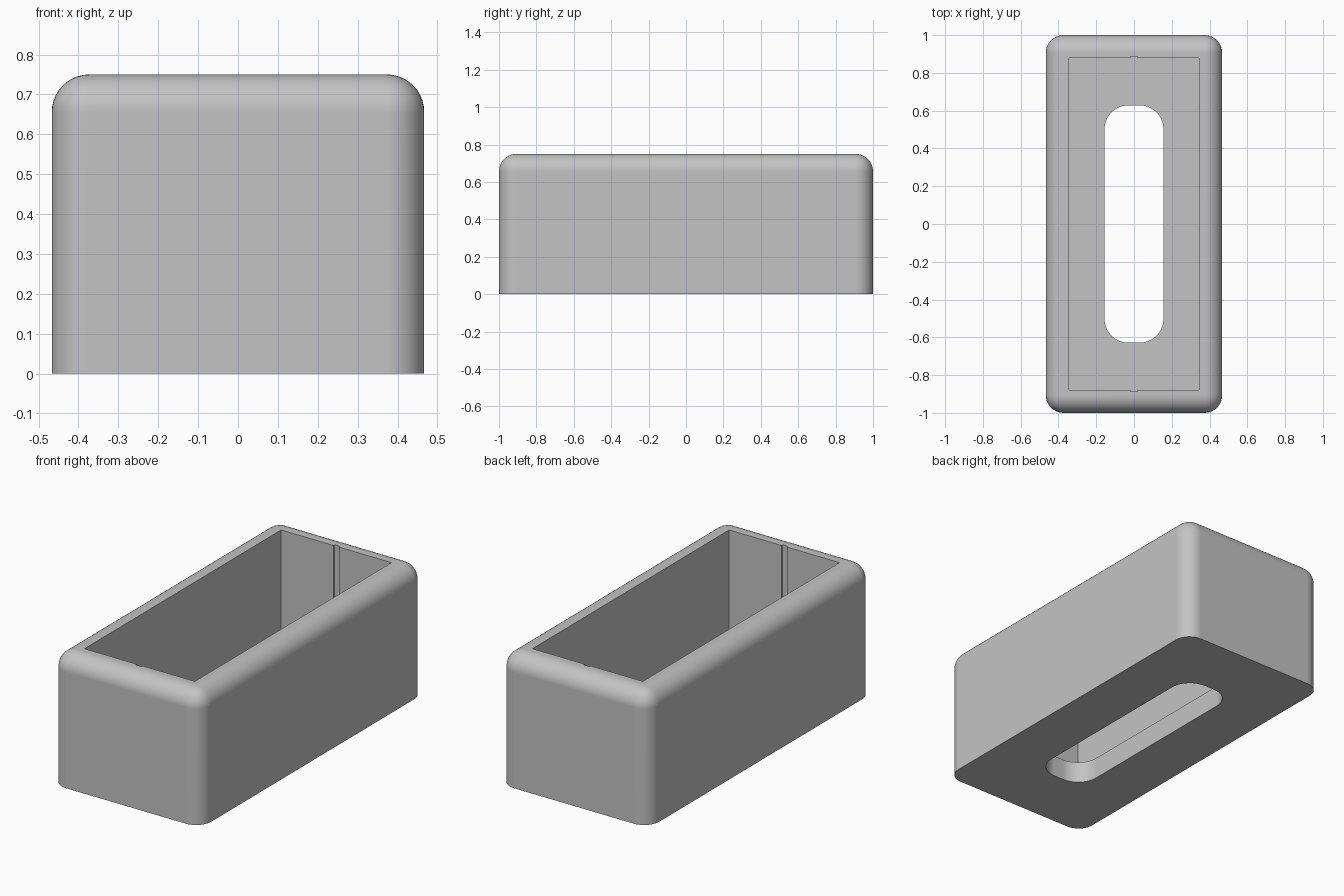
import bpy, bmesh, math
from mathutils import Matrix

if "Cube" in bpy.data.objects:
    bpy.data.objects.remove(bpy.data.objects["Cube"], do_unlink=True)

HALF_X, HALF_Y, HEIGHT = 0.467, 1.0, 0.75
WALL, FILLET = 0.122, 0.094

grey = bpy.data.materials.new("light_grey")
grey.use_nodes = True
colour = (0.55, 0.55, 0.55, 1)
grey.diffuse_color = colour
grey.node_tree.nodes["Principled BSDF"].inputs["Base Color"].default_value = colour


def add_object(name, bm):
    bmesh.ops.recalc_face_normals(bm, faces=bm.faces)
    mesh = bpy.data.meshes.new(name)
    bm.to_mesh(mesh)
    bm.free()
    mesh.materials.append(grey)
    obj = bpy.data.objects.new(name, mesh)
    bpy.context.collection.objects.link(obj)
    return obj


def rounded_box(name, hx, hy, z0, z1, radius, round_top):
    """Box with rounded upright edges and, if wanted, a rounded top rim."""
    bm = bmesh.new()
    bmesh.ops.create_cube(bm, size=1)
    bm.transform(Matrix.Translation((0, 0, (z0 + z1) / 2))
                 @ Matrix.Diagonal((2 * hx, 2 * hy, z1 - z0, 1)))
    middle = (z0 + z1) / 2
    edges = []
    for e in bm.edges:
        above = [v.co.z > middle for v in e.verts]
        if above[0] != above[1] or (round_top and all(above)):
            edges.append(e)
    bmesh.ops.bevel(bm, geom=edges, offset=radius, offset_type='OFFSET',
                    segments=10, profile=0.5, affect='EDGES')
    return add_object(name, bm)


def prism(name, outline, z0, z1):
    bm = bmesh.new()
    base = bm.faces.new([bm.verts.new((x, y, z0)) for x, y in outline])
    top = bmesh.ops.extrude_face_region(bm, geom=[base])["geom"]
    bmesh.ops.translate(bm, vec=(0, 0, z1 - z0),
                        verts=[g for g in top if isinstance(g, bmesh.types.BMVert)])
    return add_object(name, bm)


# Outer shell
body = rounded_box("box_body", HALF_X, HALF_Y, 0, HEIGHT, FILLET, True)

# Cavity with a shallow upright groove in the middle of each end wall
cx, cy = HALF_X - WALL, HALF_Y - WALL
groove, depth = 0.018, 0.01
end = [(cx, cy), (groove, cy), (groove, cy + depth),
       (-groove, cy + depth), (-groove, cy), (-cx, cy)]
cavity = prism("cavity_cutter", end + [(-x, -y) for x, y in end], WALL, HEIGHT + 0.2)

# Rounded slot through the floor
slot = rounded_box("slot_cutter", 0.156, 0.628, -0.1, 0.3, 0.125, False)

for cutter in (cavity, slot):
    cutter.hide_render = True
    mod = body.modifiers.new(cutter.name, 'BOOLEAN')
    mod.operation = 'DIFFERENCE'
    mod.solver = 'EXACT'
    mod.object = cutter

# Bake the cuts and discard the cutters
deps = bpy.context.evaluated_depsgraph_get()
body.data = bpy.data.meshes.new_from_object(body.evaluated_get(deps))
body.modifiers.clear()
for cutter in (cavity, slot):
    bpy.data.objects.remove(cutter, do_unlink=True)

# Smooth fillets, crisp edges, flat panels
bpy.ops.object.select_all(action='DESELECT')
body.select_set(True)
bpy.context.view_layer.objects.active = body
bpy.ops.object.shade_smooth_by_angle(angle=math.radians(30))
weighted = body.modifiers.new("flat_panels", 'WEIGHTED_NORMAL')
weighted.keep_sharp = True
